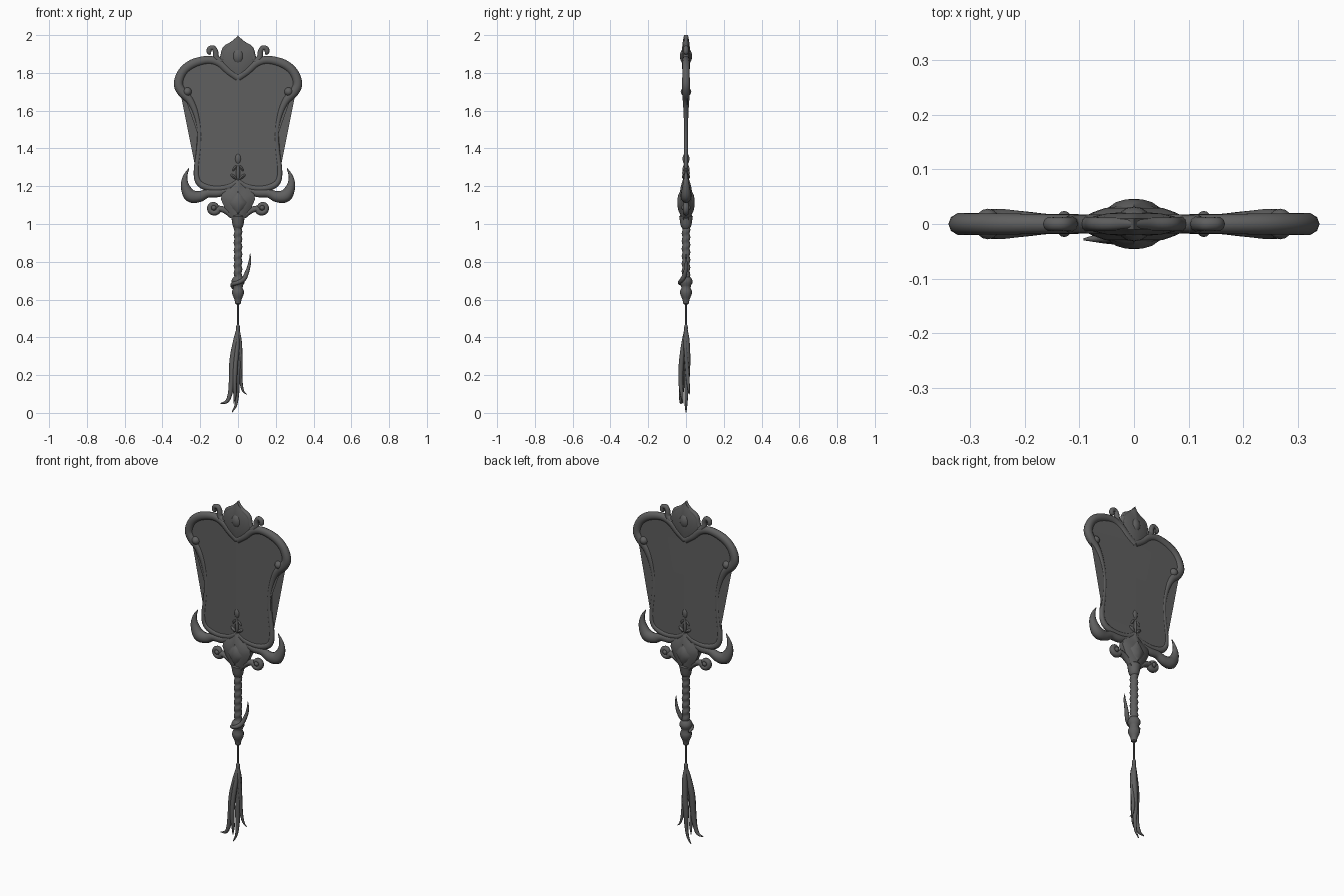
import bpy, bmesh, math
from mathutils import Vector

if "Cube" in bpy.data.objects:
    bpy.data.objects.remove(bpy.data.objects["Cube"])

mat = bpy.data.materials.new("dark grey")
mat.diffuse_color = (0.115, 0.115, 0.115, 1)
mat.use_nodes = True
mat.node_tree.nodes["Principled BSDF"].inputs["Base Color"].default_value = mat.diffuse_color


def finish(name, bm, mirror=False, angle=40):
    bmesh.ops.recalc_face_normals(bm, faces=bm.faces)
    me = bpy.data.meshes.new(name)
    bm.to_mesh(me)
    bm.free()
    for p in me.polygons:
        p.use_smooth = True
    me.set_sharp_from_angle(angle=math.radians(angle))
    me.materials.append(mat)
    ob = bpy.data.objects.new(name, me)
    bpy.context.collection.objects.link(ob)
    if mirror:
        m = ob.modifiers.new("mirror", 'MIRROR')
        m.use_axis[0] = True
    return ob


def spline(pts, n=5):
    """Smooth curve through points of any dimension."""
    pts = [Vector(p) for p in pts]
    ext = [2 * pts[0] - pts[1]] + pts + [2 * pts[-1] - pts[-2]]
    out = []
    for a, b, c, d in zip(ext, ext[1:], ext[2:], ext[3:]):
        for i in range(n):
            t = i / n
            out.append(0.5 * (2 * b + (c - a) * t + (2 * a - 5 * b + 4 * c - d) * t * t
                              + (3 * b - a - 3 * c + d) * t ** 3))
    return out + [pts[-1]]


def skin(bm, rings):
    """Join rings of vertices with quads and cap both ends."""
    rings = [[bm.verts.new(v) for v in r] for r in rings]
    k = len(rings[0])
    for r, s in zip(rings, rings[1:]):
        for i in range(k):
            bm.faces.new((r[i], r[(i + 1) % k], s[(i + 1) % k], s[i]))
    bm.faces.new(rings[0])
    bm.faces.new(rings[-1])


def tube(name, pts, mirror=False, depth=1.0, sides=10, n=5):
    """Tapered tube along (x, y, z, radius) points; depth scales it along y."""
    pts = spline(pts, n)
    pos = [p.to_3d() for p in pts]
    rings = []
    for i, p in enumerate(pos):
        t = (pos[min(i + 1, len(pos) - 1)] - pos[max(i - 1, 0)]).normalized()
        u = t.cross(Vector((0, 1, 0))).normalized()
        v = u.cross(t)
        r = max(pts[i][3], 0.001)
        rings.append([p + u * r * math.cos(a) + v * r * depth * math.sin(a)
                      for a in (2 * math.pi * j / sides for j in range(sides))])
    bm = bmesh.new()
    skin(bm, rings)
    return finish(name, bm, mirror, 60)


def flat(pts):
    return [(x, 0, z, r) for x, z, r in pts]


def lathe(name, profile, ridge=0.0, pitch=0.04, sides=16):
    """Turned part from (radius, z) points, with an optional winding ridge."""
    bm = bmesh.new()
    skin(bm, [[((r + ridge * math.cos(a - 2 * math.pi * z / pitch)) * math.cos(a),
                (r + ridge * math.cos(a - 2 * math.pi * z / pitch)) * math.sin(a), z)
               for a in (2 * math.pi * j / sides for j in range(sides))] for r, z in profile])
    return finish(name, bm)


def domed_plate(name, half, zc, rim, peak):
    """Symmetric plate from half an outline (x, z), bulging at front and back."""
    out = half + [(-x, z) for x, z in reversed(half[1:-1])]
    bm = bmesh.new()
    steps = [(1, 0), (0.85, 0.35), (0.6, 0.75), (0.3, 0.95), (0.05, 1)]
    front = [[(x * s, -rim - (peak - rim) * h, zc + (z - zc) * s) for x, z in out] for s, h in steps]
    back = [[(x, -y, z) for x, y, z in r] for r in front]
    skin(bm, front[::-1] + back)
    return finish(name, bm, angle=50)


def bead(name, loc, size, mirror=False, tilt=0):
    bm = bmesh.new()
    bmesh.ops.create_uvsphere(bm, u_segments=16, v_segments=10, radius=1)
    c, s = math.cos(tilt), math.sin(tilt)
    for v in bm.verts:
        x, y, z = (a * b for a, b in zip(v.co, size))
        v.co = Vector(loc) + Vector((x * c + z * s, y, z * c - x * s))
    return finish(name, bm, mirror)


# Fan frame and panel
frame = [(0, 1.775, .022), (.05, 1.81, .022), (.10, 1.853, .022), (.16, 1.868, .022),
         (.24, 1.848, .024), (.293, 1.805, .024), (.315, 1.745, .025), (.297, 1.70, .025),
         (.255, 1.655, .021), (.225, 1.59, .016), (.206, 1.50, .013), (.207, 1.40, .013),
         (.220, 1.29, .014), (.213, 1.23, .016), (.18, 1.20, .018), (.12, 1.187, .018),
         (.05, 1.197, .018), (0, 1.225, .018)]
tube("fan_frame", flat(frame), True, 0.85)
bm = bmesh.new()
edge = spline([(x, 0, z) for x, z, r in frame], 4)
for side in (-1, 1):  # shallow crease along the middle
    bm.faces.new([bm.verts.new((max(p.x, 0), side * (.011 - .015 * max(p.x, 0)), p.z)) for p in edge])
bmesh.ops.triangulate(bm, faces=bm.faces)
panel = finish("fan_panel", bm, True, 10)
for p in panel.data.polygons:  # front faces forward, back faces backward
    if p.normal.y * p.center.y < 0:
        p.flip()

# Rolled scroll ends inside the upper lobes
bead("lobe_scroll", (.268, 0, 1.70), (.024, .028, .024), True)

# Crown with gem and side curls
crown = [(0, 2.0), (.012, 1.978), (.035, 1.957), (.065, 1.94), (.082, 1.918), (.085, 1.89),
         (.085, 1.85), (.045, 1.80), (0, 1.76)]
domed_plate("crown", crown, 1.88, .010, .022)
bead("crown_gem", (0, 0, 1.888), (.034, .032, .046))
tube("crown_rim", flat([(0, 1.985, .008), (.03, 1.955, .012), (.068, 1.93, .013),
                        (.08, 1.89, .013), (.09, 1.855, .013)]), True)
tube("crown_curl", flat([(.09, 1.86, .016), (.115, 1.88, .016), (.118, 1.91, .014),
                         (.13, 1.932, .013), (.15, 1.928, .013), (.153, 1.910, .013),
                         (.142, 1.907, .010)]), True)

# Lower mount: plate, gem, horns and scrolls
mount = [(0, 1.24), (.014, 1.215), (.04, 1.19), (.085, 1.165), (.09, 1.13), (.07, 1.085),
         (.042, 1.045), (.025, 1.01), (0, .985)]
domed_plate("mount_plate", mount, 1.12, .014, .034)
diamond = [(0, 1.185), (.025, 1.155), (.055, 1.115), (.03, 1.075), (0, 1.04)]
domed_plate("mount_gem", diamond, 1.115, .022, .046)
tube("side_horn", flat([(.26, 1.295, .002), (.280, 1.25, .012), (.280, 1.20, .023),
                        (.252, 1.150, .034), (.205, 1.145, .029), (.16, 1.163, .023),
                        (.10, 1.165, .022), (.05, 1.185, .016), (0, 1.225, .008)]), True, 0.85)
scroll = []
for i in range(15):
    a = math.radians(150 + 40 * i)
    r = .031 - .0018 * i
    scroll.append((.128 + r * math.cos(a), 1.086 + r * math.sin(a), .017 - .0005 * i))
tube("mount_scroll", flat([(.03, 1.04, .014), (.065, 1.07, .016)] + scroll[1:]), True, 1.1, n=3)
bead("scroll_eye", (.128, 0, 1.086), (.016, .024, .016), True)

# Flower sprig over the lower panel
bead("sprig_bud", (0, 0, 1.345), (.019, .018, .032))
bead("sprig_stem", (0, 0, 1.27), (.012, .02, .055))
bead("sprig_leaf", (.018, 0, 1.295), (.009, .018, .022), True, -0.6)
bead("sprig_lower_leaf", (.022, 0, 1.25), (.010, .022, .024), True, 0.9)

# Handle with winding grip, collar and pommel
lathe("handle", [(.021, .68 + .0075 * i) for i in range(45)], .002)
lathe("handle_collar", [(.018, .975), (.026, .985), (.030, 1.0), (.033, 1.02), (.036, 1.04), (.02, 1.06)])
lathe("pommel", [(.010, .575), (.016, .58), (.018, .60), (.024, .612), (.031, .63), (.031, .648),
                 (.024, .662), (.027, .675), (.034, .688), (.034, .702), (.027, .715), (.018, .725)])

# Tendril wrapped around the grip
tube("tendril", [(-.028, .012, .66, .006), (-.03, -.015, .68, .010), (0, -.033, .69, .011),
                 (.028, -.02, .705, .012), (.042, -.008, .73, .012), (.056, 0, .77, .009),
                 (.064, 0, .81, .006), (.064, 0, .845, .001)])

# Cord and tassel strands
lathe("cord", [(.005, .44), (.005, .59)], sides=8)
lathe("tassel_knot", [(.004, .47), (.009, .463), (.011, .45), (.009, .435), (.012, .41)], sides=10)
strands = [
    [(0, 0, .45, .007), (-.012, -.008, .38, .014), (-.028, -.016, .28, .017), (-.032, -.022, .18, .016),
     (-.042, -.025, .10, .012), (-.06, -.026, .06, .009), (-.092, -.028, .05, .002)],
    [(0, 0, .45, .007), (.004, .004, .38, .015), (.002, .006, .28, .017), (-.004, .004, .18, .015),
     (-.004, .002, .10, .010), (-.012, 0, .04, .007), (-.032, 0, .003, .002)],
    [(0, 0, .45, .006), (.010, -.004, .38, .010), (.014, .002, .28, .010), (.013, .008, .20, .010),
     (.018, .012, .15, .008), (.028, .016, .115, .005), (.046, .018, .098, .001)],
    [(0, 0, .45, .006), (-.004, -.014, .36, .012), (-.014, -.026, .25, .013), (-.018, -.028, .16, .012),
     (-.016, -.022, .10, .009), (-.022, -.016, .05, .002)],
]
for i, s in enumerate(strands):
    tube("tassel_strand_%d" % (i + 1), s, sides=8)
